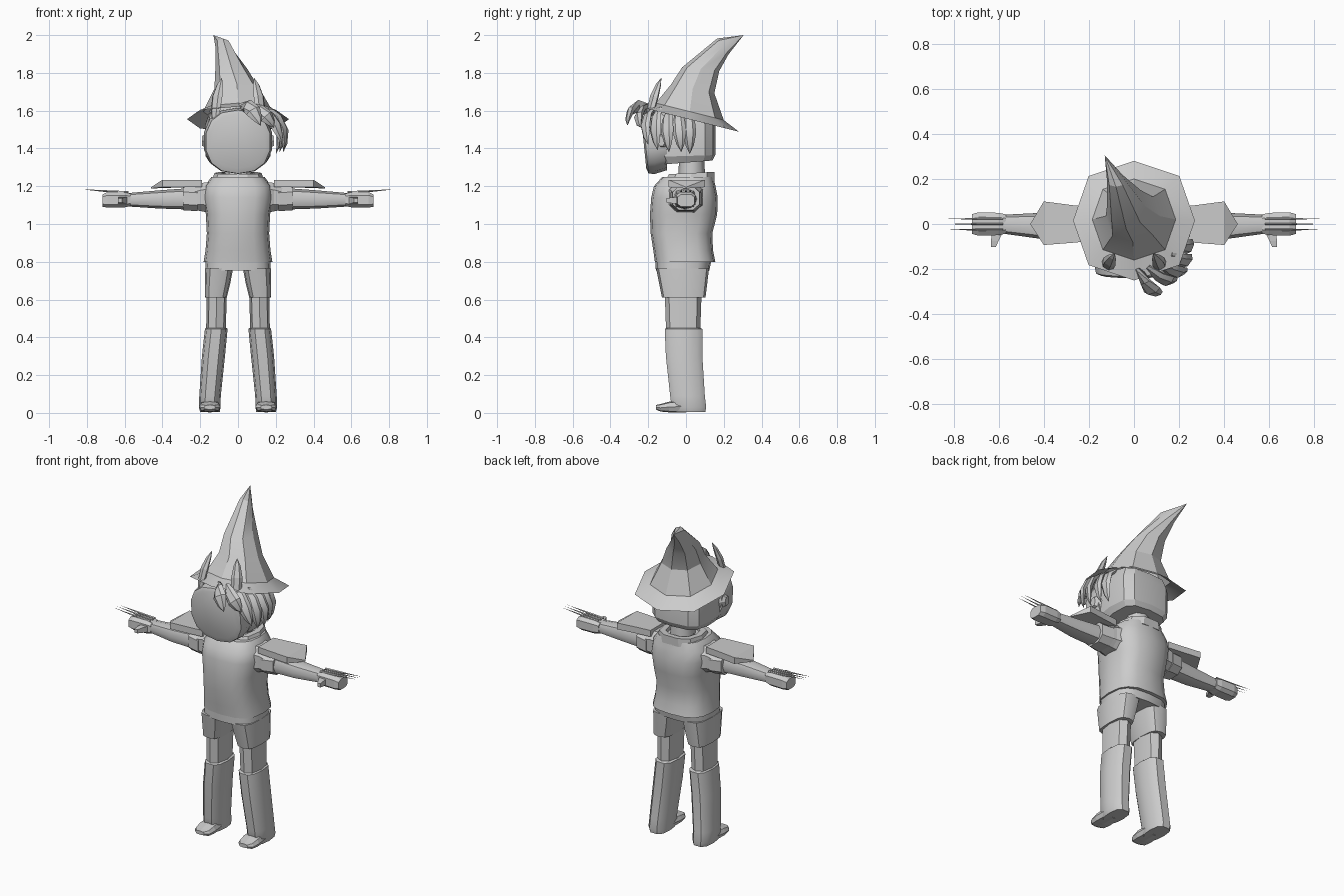
import bpy, bmesh, math
from mathutils import Vector as V


def finish(name, bm, smooth=0, mirror=False):
    bmesh.ops.recalc_face_normals(bm, faces=bm.faces)
    me = bpy.data.meshes.new(name)
    bm.to_mesh(me)
    bm.free()
    ob = bpy.data.objects.new(name, me)
    bpy.context.collection.objects.link(ob)
    if mirror:
        ob.modifiers.new("mirror", 'MIRROR')
    if smooth:
        bpy.ops.object.select_all(action='DESELECT')
        ob.select_set(True)
        bpy.context.view_layer.objects.active = ob
        bpy.ops.object.shade_smooth_by_angle(angle=math.radians(smooth))
    return ob


def zr(x, y, z, rx, ry, tilt=0):
    """Ring around z; tilt is the rise in z per unit y."""
    return V((x, y, z)), V((rx, 0, 0)), V((0, ry, ry * tilt))


def xr(x, y, z, ry, rz, lean=0):
    """Ring around x."""
    return V((x, y, z)), V((0, ry, 0)), V((rz * lean, 0, rz))


def loft(name, rings, n=8, p=1.0, turn=0.0, caps=(True, True), tip=None, **kw):
    """Skin a stack of super-elliptic rings, optionally closed in a point."""
    bm = bmesh.new()
    sgn = lambda t: math.copysign(abs(t) ** p, t)
    loops = []
    for c, u, v in rings:
        ang = [2 * math.pi * (i + turn) / n for i in range(n)]
        loops.append([bm.verts.new(c + u * sgn(math.cos(a)) + v * sgn(math.sin(a))) for a in ang])
    for a, b in zip(loops, loops[1:]):
        for i in range(n):
            j = (i + 1) % n
            bm.faces.new((a[i], a[j], b[j], b[i]))
    if tip:
        t = bm.verts.new(tip)
        for i in range(n):
            bm.faces.new((loops[-1][i], loops[-1][(i + 1) % n], t))
    elif caps[1]:
        bm.faces.new(loops[-1])
    if caps[0]:
        bm.faces.new(loops[0])
    return finish(name, bm, **kw)


def lock(name, a, b, c, w, flat=0.5, **kw):
    """Leaf-shaped strand along a bent path a-b-c."""
    a, b, c = V(a), V(b), V(c)
    rings = []
    for t, r in ((0, .55), (.3, .9), (.6, 1), (.85, .6)):
        pos = a * (1 - t) ** 2 + b * 2 * t * (1 - t) + c * t * t
        d = ((b - a) * (1 - t) + (c - b) * t).normalized()
        side = d.cross(V((pos.x, pos.y, 0))).normalized()
        rings.append((pos, side * w * r, d.cross(side) * w * r * flat))
    return loft(name, rings, n=6, tip=c, **kw)


# Pointed hat: tilted brim and a cone that bends backwards
loft("hat", [
    zr(0, .015, 1.555, .27, .265, -.25),
    zr(0, .02, 1.595, .185, .18, -.25),
    zr(-.005, .035, 1.715, .12, .115, -.2),
    zr(-.035, .078, 1.82, .085, .098, -.1),
    (V((-.08, .195, 1.94)), V((.04, 0, 0)), V((0, .03, -.042))),
], n=8, p=.85, caps=(False, False), tip=(-.13, .305, 2.0), smooth=25)

# Head block and rounded face plate
loft("head", [
    zr(0, 0, 1.325, .15, .14, .08), zr(0, -.005, 1.36, .172, .16, .03),
    zr(0, -.005, 1.52, .175, .16), zr(0, 0, 1.6, .15, .14, -.2),
], n=12, p=.6, smooth=25)
yr = lambda y, z, rx, rz, lean=0: (V((0, y, z)), V((rx, 0, 0)), V((0, -lean * rz, rz)))
loft("face", [
    yr(-.10, 1.45, .178, .165), yr(-.165, 1.44, .183, .175),
    yr(-.215, 1.435, .172, .168, .1), yr(-.225, 1.44, .15, .145, .1),
], n=14, p=.85, turn=.5, smooth=30)

# Side tabs at the ears
loft("ear", [xr(.155, -.11, 1.44, .03, .05), xr(.19, -.13, 1.44, .02, .03)],
     n=6, mirror=True)

# Pointed tufts that pierce the brim
lock("ear_tuft", (.12, -.2, 1.52), (.125, -.185, 1.65), (.085, -.13, 1.775), .032, .6, mirror=True)

# Swept hair on one side
strands = [
    ((.02, -.2, 1.62), (.07, -.31, 1.65), (.12, -.31, 1.52), .042),
    ((.06, -.19, 1.62), (.15, -.28, 1.60), (.19, -.24, 1.51), .04),
    ((.12, -.17, 1.61), (.20, -.24, 1.57), (.235, -.2, 1.42), .036),
    ((.16, -.14, 1.61), (.26, -.18, 1.55), (.24, -.15, 1.39), .036),
    ((.16, -.09, 1.60), (.28, -.11, 1.54), (.24, -.09, 1.38), .036),
    ((.16, -.04, 1.59), (.27, -.04, 1.53), (.22, -.025, 1.38), .036),
    ((.15, .01, 1.59), (.26, .02, 1.53), (.20, .02, 1.37), .036),
]
for i, s in enumerate(strands):
    lock(f"hair_lock_{i + 1}", *s, .5, smooth=35)

# Neck and stand-up collar
loft("neck", [zr(0, .03, 1.2, .075, .075), zr(0, .03, 1.36, .065, .065)], n=8, smooth=50)
loft("collar", [
    zr(0, .02, 1.225, .14, .135), zr(0, .03, 1.27, .125, .125, .05),
    zr(0, .03, 1.27, .09, .09, .05), zr(0, .025, 1.235, .085, .085),
], n=10, p=.8)

# Jacket with a flared hem
loft("jacket", [
    zr(0, -.005, .80, .182, .16), zr(0, -.015, .86, .172, .158),
    zr(0, -.024, .95, .165, .163), zr(0, -.013, 1.05, .17, .178),
    zr(0, -.008, 1.14, .185, .176), zr(0, -.007, 1.2, .178, .163),
    zr(0, .01, 1.25, .14, .135),
], n=16, p=.72, smooth=40)

# Shorts: waist and two open leg parts
loft("shorts_waist", [zr(0, -.018, .755, .174, .142), zr(0, -.013, .81, .17, .148)],
     n=16, p=.65, smooth=40)
loft("shorts_leg", [
    zr(.118, -.012, .61, .058, .115), zr(.108, -.015, .69, .068, .128),
    zr(.1, -.018, .765, .074, .14)], n=12, p=.65, mirror=True, smooth=40)

# Legs
loft("leg", [zr(.117, -.015, .42, .052, .09), zr(.112, -.015, .65, .053, .098)],
     n=8, p=.75, mirror=True, smooth=50)

# Tall boots and toe caps
loft("boot", [
    zr(.148, .02, .005, .052, .085), zr(.15, .015, .03, .057, .095),
    zr(.148, .008, .09, .057, .095), zr(.13, -.01, .30, .061, .1),
    zr(.115, -.013, .445, .06, .103), zr(.115, -.013, .45, .054, .093)],
    n=10, p=.7, mirror=True, smooth=40)
loft("toe", [
    (V((.149, .0, .035)), V((.052, 0, 0)), V((0, 0, .033))),
    (V((.149, -.09, .031)), V((.058, 0, 0)), V((0, 0, .028))),
    (V((.149, -.135, .027)), V((.052, 0, 0)), V((0, 0, .02))),
    (V((.149, -.16, .03)), V((.03, 0, 0)), V((0, 0, .012)))],
    n=8, p=.65, mirror=True)

# Short sleeves with cuffs
loft("sleeve", [
    xr(.13, -.005, 1.14, .11, .09), xr(.19, 0, 1.142, .085, .08),
    xr(.235, 0, 1.137, .08, .065)], n=8, p=.75, turn=.5, mirror=True)
loft("cuff", [xr(.215, 0, 1.132, .088, .068), xr(.29, 0, 1.137, .075, .068)],
     n=8, p=.75, turn=.5, mirror=True)

# Arms
loft("arm", [
    xr(.27, -.005, 1.133, .064, .056), xr(.42, -.008, 1.13, .057, .048),
    xr(.60, 0, 1.128, .04, .034)], n=8, p=.85, mirror=True, smooth=50)

# Blocky hands with thumbs and three fine claws
loft("hand", [
    xr(.568, .0, 1.128, .045, .034), xr(.60, .0, 1.128, .052, .042),
    xr(.69, .0, 1.128, .054, .043), xr(.718, .0, 1.124, .046, .034)],
    n=8, p=.6, turn=.5, mirror=True)
loft("thumb", [
    (V((.605, -.035, 1.125)), V((.034, 0, 0)), V((0, 0, .026))),
    (V((.617, -.075, 1.125)), V((.024, 0, 0)), V((0, 0, .022))),
    (V((.624, -.103, 1.125)), V((.015, 0, 0)), V((0, 0, .016)))],
    n=4, turn=.5, mirror=True)
for i, y in enumerate((-.025, 0, .023)):
    loft(f"claw_{i + 1}", [
        xr(.58, y, 1.168, .004, .006), xr(.70, y, 1.174, .004, .005)],
        n=4, tip=(.83, y, 1.184), mirror=True)

# Shoulder plates: extruded outline with a drooping point
bm = bmesh.new()
outline = [(.19, -.075), (.27, -.083), (.40, -.093), (.46, 0), (.40, .1), (.27, .083), (.19, .075)]
top = [bm.verts.new((x, y, 1.195 if x > .45 else 1.234)) for x, y in outline]
low = [bm.verts.new((x, y, 1.188 if x > .45 else 1.195)) for x, y in outline]
bm.faces.new((top[0], top[1], top[2], top[4], top[5], top[6]))
bm.faces.new((top[2], top[3], top[4]))
bm.faces.new(low)
for i in range(7):
    j = (i + 1) % 7
    bm.faces.new((top[i], top[j], low[j], low[i]))
finish("shoulder_plate", bm, mirror=True)
